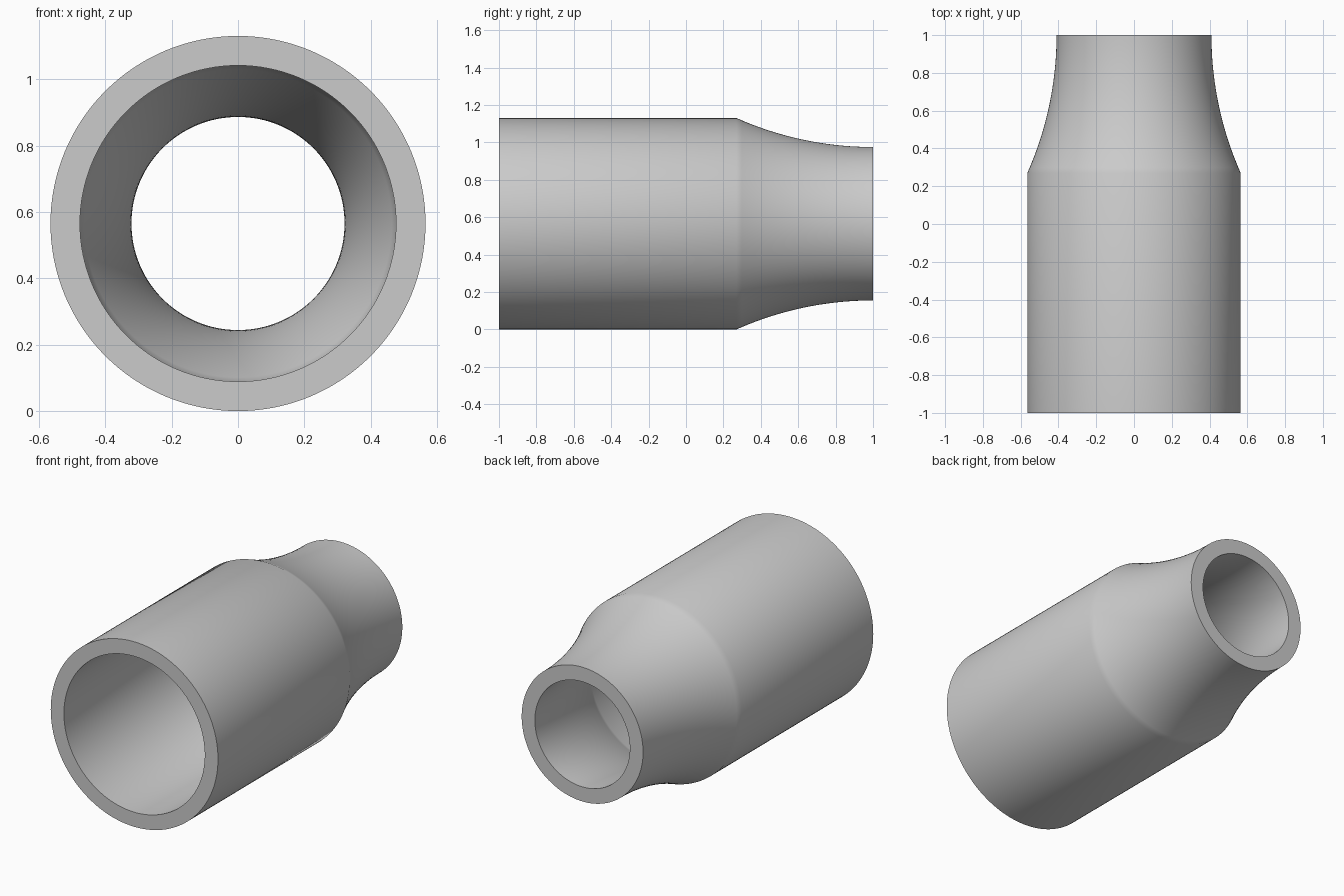
import bpy, bmesh, math
from mathutils import Vector, Matrix

cube = bpy.data.objects.get("Cube")
if cube:
    bpy.data.objects.remove(cube, do_unlink=True)

BODY_R, NECK_R, WALL = 0.565, 0.41, 0.089
SHOULDER_Y, ARC_STEPS, SIDES = 0.27, 24, 128

# Concave neck arc, level at the back end; both walls share its centre
run, drop = 1 - SHOULDER_Y, BODY_R - NECK_R
ARC_R = (run ** 2 + drop ** 2) / (2 * drop)
CENTRE_R = NECK_R + ARC_R


def wall_profile(offset):
    """Points (y, radius) from the front rim to the back rim."""
    bore = BODY_R - offset
    arc = ARC_R + offset
    sweep = math.acos((CENTRE_R - bore) / arc)
    points = [(-1, bore)]
    for i in range(ARC_STEPS + 1):
        a = sweep * (1 - i / ARC_STEPS)
        points.append((1 - arc * math.sin(a), CENTRE_R - arc * math.cos(a)))
    return points


# Closed wall section, spun around the pipe axis
profile = wall_profile(0) + wall_profile(WALL)[::-1]
bm = bmesh.new()
verts = [bm.verts.new((0, y, r)) for y, r in profile]
edges = [bm.edges.new((v, verts[i - 1])) for i, v in enumerate(verts)]
bmesh.ops.spin(bm, geom=verts + edges, cent=(0, 0, 0), axis=(0, 1, 0),
               angle=math.tau, steps=SIDES, use_merge=True)
bmesh.ops.remove_doubles(bm, verts=bm.verts, dist=0.0001)
bmesh.ops.recalc_face_normals(bm, faces=bm.faces)
bmesh.ops.transform(bm, matrix=Matrix.Translation(Vector((0, 0, BODY_R))),
                    verts=bm.verts)
mesh = bpy.data.meshes.new("reducer_pipe")
bm.to_mesh(mesh)
bm.free()
pipe = bpy.data.objects.new("reducer_pipe", mesh)
bpy.context.collection.objects.link(pipe)

# Plain grey metal
grey = bpy.data.materials.new("light_grey")
grey.use_nodes = True
colour = (0.6, 0.6, 0.6, 1)
grey.diffuse_color = colour
grey.node_tree.nodes["Principled BSDF"].inputs["Base Color"].default_value = colour
mesh.materials.append(grey)

# Smooth walls with crisp rims
bpy.ops.object.select_all(action='DESELECT')
pipe.select_set(True)
bpy.context.view_layer.objects.active = pipe
bpy.ops.object.shade_smooth_by_angle(angle=math.radians(35))
